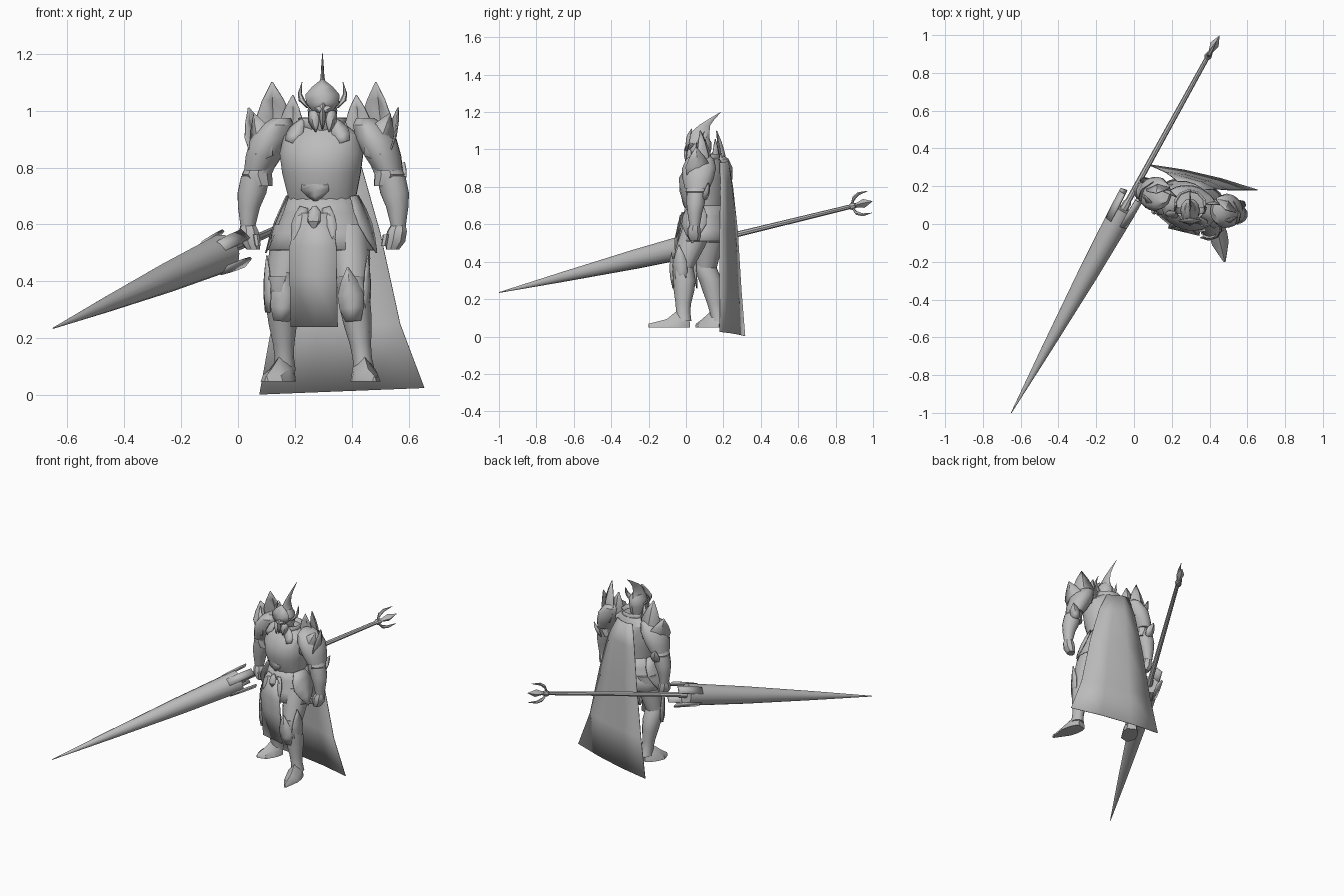
import bpy, bmesh, math
from mathutils import Matrix, Vector

cube = bpy.data.objects.get("Cube")
if cube:
    bpy.data.objects.remove(cube, do_unlink=True)

steel = bpy.data.materials.new("grey_steel")
steel.use_nodes = True
steel.diffuse_color = (0.5, 0.5, 0.5, 1)
steel.node_tree.nodes["Principled BSDF"].inputs["Base Color"].default_value = (0.5, 0.5, 0.5, 1)

WORLD = Matrix.Identity(4)
# The torso and arms are turned a little to the model's right
BODY = Matrix.Translation((0.297, 0.10, 0)) @ Matrix.Rotation(math.radians(-13.5), 4, 'Z')
HEAD = Matrix.Translation((0.297, 0.0, 0))


def finish(name, bm, matrix=WORLD, thick=0, angle=35):
    bmesh.ops.recalc_face_normals(bm, faces=bm.faces)
    bm.transform(matrix)
    mesh = bpy.data.meshes.new(name)
    bm.to_mesh(mesh)
    bm.free()
    mesh.materials.append(steel)
    ob = bpy.data.objects.new(name, mesh)
    bpy.context.collection.objects.link(ob)
    if thick:
        mod = ob.modifiers.new("thickness", 'SOLIDIFY')
        mod.thickness, mod.offset = thick, 0
    bpy.ops.object.select_all(action='DESELECT')
    ob.select_set(True)
    bpy.context.view_layer.objects.active = ob
    bpy.ops.object.shade_smooth_by_angle(angle=math.radians(angle))
    return ob


def tube(name, rings, n=12, matrix=WORLD, caps=True, thick=0):
    """Stacked level ellipses, each (x, y, z, rx, ry)."""
    bm = bmesh.new()
    loops = []
    for x, y, z, rx, ry in rings:
        angles = [math.tau * i / n for i in range(n)]
        loops.append([bm.verts.new((x + rx * math.cos(a), y + ry * math.sin(a), z)) for a in angles])
    for a, b in zip(loops, loops[1:]):
        for i in range(n):
            j = (i + 1) % n
            bm.faces.new((a[i], a[j], b[j], b[i]))
    if caps:
        bm.faces.new(loops[0])
        bm.faces.new(loops[-1])
    return finish(name, bm, matrix, thick)


def leaf(name, base, tip, width, out, bulge, matrix=WORLD, thick=0.005):
    """Pointed plate with a raised centre ridge, bulging along out."""
    base, tip, out = Vector(base), Vector(tip), Vector(out).normalized()
    side = (tip - base).cross(out).normalized()
    bm = bmesh.new()
    rows = []
    for t, w in ((0, 0.6), (0.25, 0.95), (0.5, 1), (0.75, 0.6), (1, 0.03)):
        mid = base.lerp(tip, t)
        half = side * width * w / 2
        ridge = out * bulge * (math.sin(math.pi * t) * 0.6 + 0.4 * w)
        rows.append([bm.verts.new(p) for p in (mid - half, mid + ridge, mid + half)])
    for a, b in zip(rows, rows[1:]):
        for i in range(2):
            bm.faces.new((a[i], a[i + 1], b[i + 1], b[i]))
    return finish(name, bm, matrix, thick)


def sheet(name, rows, matrix=WORLD, thick=0.004):
    bm = bmesh.new()
    grid = [[bm.verts.new(p) for p in row] for row in rows]
    for a, b in zip(grid, grid[1:]):
        for i in range(len(a) - 1):
            bm.faces.new((a[i], a[i + 1], b[i + 1], b[i]))
    return finish(name, bm, matrix, thick, 20)


# Torso: breastplate, belly, collar
tube("breastplate", [(0, 0, .66, .12, .09), (0, -.005, .70, .122, .105), (0, -.015, .78, .14, .12),
                     (0, -.015, .85, .15, .12), (0, 0, .91, .14, .10), (0, .01, .95, .08, .07)], 20, BODY)
tube("collar", [(0, .0, .92, .07, .07), (0, 0, .975, .085, .08)], 10, BODY, False, .008)
leaf("chest_point", (0, -.116, .76), (0, -.103, .68), .10, (0, -1, 0), .01, BODY)

# Skirt armour, loincloth and belt
tube("hip_skirt", [(0, 0, .70, .118, .10), (0, 0, .64, .14, .112), (0, .0, .57, .17, .125),
                   (0, 0, .51, .195, .14)], 16, BODY, False, .006)
tube("pelvis", [(0, 0, .67, .11, .08), (0, 0, .50, .11, .08)], 10, BODY)
sheet("loincloth", [[(x * w, y, z) for x in (-1, 0, 1)]
                    for w, y, z in ((.06, -.12, .64), (.085, -.145, .52), (.085, -.14, .42), (.085, -.125, .24))], BODY)
tube("belt_jewel", [(0, -.125, .585, .008, .008), (0, -.125, .61, .026, .02),
                    (0, -.12, .645, .022, .018), (0, -.115, .665, .006, .006)], 8, BODY)
for s, side in ((1, "left"), (-1, "right")):
    leaf(side + "_front_tasset", (s * .04, -.11, .66), (s * .075, -.14, .53), .05, (0, -1, -.2), .008, BODY)
    leaf(side + "_hip_tasset", (s * .12, -.02, .70), (s * .20, -.02, .50), .14, (s, -.1, .3), .01, BODY)

# Arms and shoulder armour
for s, side in ((1, "left"), (-1, "right")):
    tube(side + "_upper_arm", [(s * .17, .01, .92, .05, .055), (s * .205, .01, .85, .052, .055),
                               (s * .235, .01, .76, .042, .045)], 12, BODY)
    tube(side + "_elbow_guard", [(s * .225, .012, .735, .042, .045), (s * .24, .012, .775, .055, .058),
                                 (s * .232, .01, .81, .045, .048)], 10, BODY)
    leaf(side + "_elbow_spike", (s * .245, .06, .73), (s * .275, .085, .82), .06, (s * .4, 1, 0), .012, BODY)
    tube(side + "_vambrace", [(s * .245, .012, .77, .052, .052), (s * .258, .012, .71, .052, .05),
                              (s * .268, .01, .66, .04, .04), (s * .272, .01, .59, .026, .028)], 12, BODY)
    tube(side + "_fist", [(s * .272, .01, .60, .026, .026), (s * .268, .005, .575, .036, .036),
                          (s * .262, .005, .54, .036, .038), (s * .252, .005, .512, .024, .028)], 8, BODY)
    tube(side + "_thumb", [(s * .235, -.02, .565, .012, .014), (s * .228, -.025, .525, .01, .012)], 6, BODY)
    tube(side + "_pauldron", [(s * .235, .015, .79, .05, .066), (s * .215, .015, .84, .064, .084),
                              (s * .19, .015, .90, .072, .092), (s * .165, .015, .95, .056, .075),
                              (s * .15, .015, .975, .03, .04)], 14, BODY)
    leaf(side + "_pauldron_lame", (s * .215, .0, .93), (s * .262, .0, .77), .14, (s, -.2, .3), .02, BODY)
    leaf(side + "_inner_petal", (s * .125, .035, .88), (s * .115, .03, 1.055), .085, (-s * .2, 1, 0), .015, BODY)
    leaf(side + "_tall_petal", (s * .185, .06, .85), (s * .187, .02, 1.10), .125, (s * .35, 1, 0), .025, BODY)
    leaf(side + "_outer_petal", (s * .215, .02, .82), (s * .27, .015, 1.01), .13, (s, .5, -.2), .02, BODY)
    leaf(side + "_front_petal", (s * .19, -.05, .83), (s * .245, -.005, .99), .10, (s * .5, -1, 0), .018, BODY)
    leaf(side + "_gorget_plate", (s * .10, -.085, .89), (s * .055, -.05, .975), .06, (s * .3, -1, .3), .008, BODY)

# Helmet with crest horn and crown spikes
tube("helmet", [(0, .07, .92, .036, .045), (0, .065, .955, .046, .06), (0, .07, 1.0, .052, .065),
                (0, .075, 1.04, .05, .06), (0, .08, 1.07, .03, .035)], 12, HEAD)
tube("crest_horn", [(0, .07, 1.03, .05, .062), (0, .07, 1.065, .03, .056), (0, .078, 1.095, .01, .048),
                    (0, .10, 1.13, .006, .03), (0, .14, 1.165, .004, .015), (0, .187, 1.2, .001, .002)], 8, HEAD)
leaf("brow_plate", (0, .01, 1.0), (0, .03, 1.11), .12, (0, -1, .2), .018, HEAD)
leaf("nose_guard", (0, .005, 1.03), (0, .0, .935), .022, (0, -1, 0), .012, HEAD)
for s, side in ((1, "left"), (-1, "right")):
    leaf(side + "_cheek_plate", (s * .036, .02, 1.0), (s * .022, .008, .925), .042, (s * .6, -1, 0), .01, HEAD)
    leaf(side + "_brow_ridge", (s * .005, -.002, 1.0), (s * .06, .045, 1.03), .025, (s * .5, -1, 0), .008, HEAD)
    tube(side + "_crown_spike", [(s * .045, .07, 1.01, .012, .02), (s * .072, .07, 1.035, .012, .018),
                                 (s * .08, .08, 1.06, .007, .012), (s * .072, .10, 1.10, .001, .001)], 6, HEAD)


# Legs: left steps forward, right trails behind
def leg(side, hip, knee, ankle, toe, out):
    hip, knee, ankle, toe = map(Vector, (hip, knee, ankle, toe))

    def along(a, b, t, rx, ry, dy=0):
        p = a.lerp(b, t)
        return (p.x, p.y + dy, p.z, rx, ry)
    tube(side + "_thigh", [along(hip, knee, t, r, r * 1.1) for t, r in ((0, .075), (.5, .07), (1, .052))], 12)
    tube(side + "_greave", [along(knee, ankle, t, r, r * 1.12, d) for t, r, d in
                            ((-.25, .048, 0), (0, .056, 0), (.25, .055, .01), (.5, .049, .008), (.8, .037, .002),
                             (1, .034, 0), (1.2, .038, 0))], 12)
    leaf(side + "_knee_plate", knee + Vector((0, -.045, -.10)), knee + Vector((-out * .02, -.055, .09)),
         .09, (0, -1, 0), .014)
    leaf(side + "_knee_wing", knee + Vector((out * .048, -.005, -.07)), knee + Vector((out * .05, -.015, .13)),
         .08, (out, -.3, 0), .01)
    # Foot runs from heel to pointed toe
    way = toe - ankle
    way.z = 0
    length = way.length + .03
    frame = Matrix.Translation((ankle.x, ankle.y, 0)) @ way.to_track_quat('Z', 'Y').to_matrix().to_4x4()
    foot = [(-.03, .08, .03), (.0, .10, .043), (.04, .085, .048), (.09, .045, .045), (length - .03, .02, .006)]
    bm = bmesh.new()
    rows = [[bm.verts.new(frame @ Vector((x, y, d))) for x, y in
             ((-w, .048), (-w * .8, .048 + h * .5), (0, .048 + h), (w * .8, .048 + h * .5), (w, .048))]
            for d, h, w in foot]
    for a, b in zip(rows, rows[1:]):
        for i in range(5):
            j = (i + 1) % 5
            bm.faces.new((a[i], a[j], b[j], b[i]))
    bm.faces.new(rows[0])
    bm.faces.new(rows[-1])
    finish(side + "_foot", bm)


leg("left", (.385, .07, .60), (.405, -.022, .36), (.437, -.015, .13), (.48, -.20, .05), 1)
leg("right", (.20, .13, .60), (.152, .105, .36), (.163, .165, .13), (.10, .053, .05), -1)

# Cape: narrow at the neck, wide at the hem
left_edge = [(.37, .18, .93), (.435, .185, .80), (.50, .18, .57), (.57, .18, .25), (.655, .18, .025)]
right_edge = [(.23, .225, .94), (.20, .25, .80), (.165, .275, .57), (.12, .295, .25), (.075, .315, .002)]
rows = []
for a, b in zip(left_edge, right_edge):
    a, b = Vector(a), Vector(b)
    rows.append([a.lerp(b, t) + Vector((0, .018 * math.sin(math.pi * t), 0)) for t in (0, .33, .67, 1)])
sheet("cape", rows)

# Lance, built along its own axis from the tip
tip, tail = Vector((-.65, -1.0, .235)), Vector((.45, .993, .722))
LANCE = Matrix.Translation(tip) @ (tail - tip).to_track_quat('Z', 'Y').to_matrix().to_4x4()
LONG = (tail - tip).length
tube("lance_cone", [(0, 0, z, r, r) for z, r in ((0, .002), (.4, .027), (.85, .052), (1.26, .068))], 14, LANCE)
tube("lance_shaft", [(0, 0, z, r, r) for z, r in
                     ((1.24, .022), (1.30, .022), (1.31, .016), (LONG - .12, .012))], 8, LANCE)
tube("lance_end_collar", [(0, 0, LONG - d, r, r) for d, r in ((.14, .012), (.125, .02), (.10, .014))], 8, LANCE)
tube("lance_end_point", [(0, 0, LONG - d, r, r) for d, r in ((.10, .01), (.05, .024), (-.005, .001))], 4, LANCE)
for k in range(4):
    turn = LANCE @ Matrix.Rotation(math.pi / 2 * (k + .5), 4, 'Z')
    sheet("guard_prong_%d" % (k + 1), [[(r, y * w, z) for y in (-1, 1)] for r, w, z in
                                       ((.06, .022, 1.18), (.066, .024, 1.26), (.07, .022, 1.345))], turn, .01)
# Two curved claws at the butt of the lance
for s, side in ((1, "upper"), (-1, "lower")):
    tube(side + "_claw", [(0, s * y, LONG - d, r, r) for y, d, r in
                          ((.005, .125, .01), (.04, .105, .012), (.058, .07, .009), (.06, .01, .001))], 6, LANCE)
